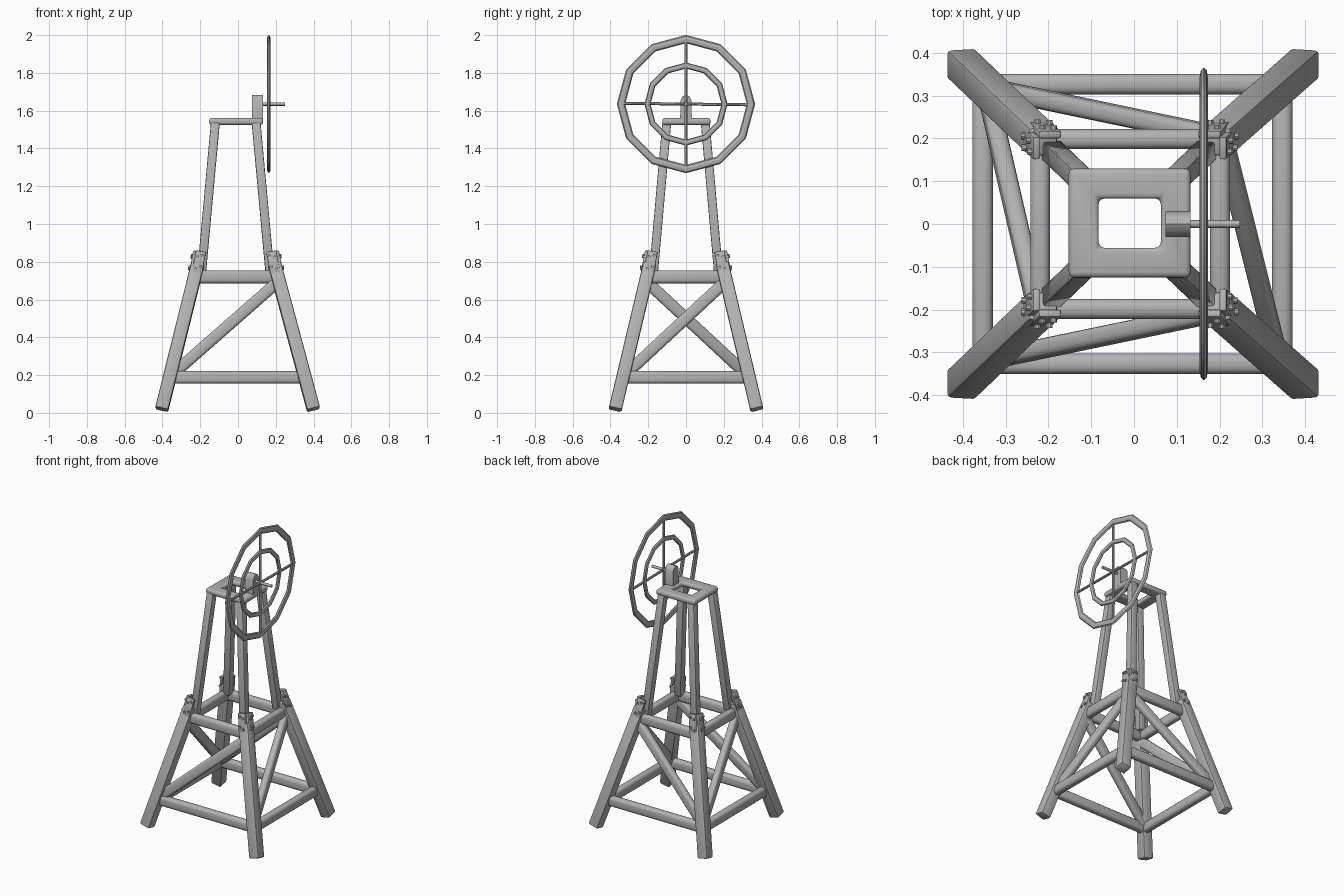
import bpy, bmesh
from math import pi, radians
from mathutils import Matrix, Vector

if "Cube" in bpy.data.objects:
    bpy.data.objects.remove(bpy.data.objects["Cube"], do_unlink=True)

GREY = (0.45, 0.45, 0.45, 1)
grey = bpy.data.materials.new("plain grey")
grey.use_nodes = True
grey.diffuse_color = GREY
grey.node_tree.nodes["Principled BSDF"].inputs["Base Color"].default_value = GREY


def smooth(obj):
    bpy.ops.object.select_all(action="DESELECT")
    obj.select_set(True)
    bpy.context.view_layer.objects.active = obj
    bpy.ops.object.shade_smooth_by_angle(angle=radians(40))


def finish(name, bm, bevel=0, segments=2):
    if bevel:
        bmesh.ops.bevel(bm, geom=bm.edges[:], offset=bevel, segments=segments,
                        profile=0.5, affect="EDGES")
    bmesh.ops.recalc_face_normals(bm, faces=bm.faces[:])
    mesh = bpy.data.meshes.new(name)
    bm.to_mesh(mesh)
    bm.free()
    mesh.materials.append(grey)
    obj = bpy.data.objects.new(name, mesh)
    bpy.context.collection.objects.link(obj)
    smooth(obj)
    return obj


def frame(a, b, hint):
    """Matrix at the middle of a-b: z along the beam, x close to the hint."""
    z = (b - a).normalized()
    x = (hint - z * hint.dot(z)).normalized()
    m = Matrix((x, z.cross(x), z)).transposed().to_4x4()
    m.translation = (a + b) / 2
    return m


def beam(name, a, b, w, h, hint, bevel, segments=2):
    a, b = Vector(a), Vector(b)
    bm = bmesh.new()
    size = Matrix.Diagonal((w, h, (b - a).length, 1))
    bmesh.ops.create_cube(bm, size=1, matrix=frame(a, b, Vector(hint)) @ size)
    return finish(name, bm, bevel, segments)


def rod(name, a, b, radius, sides=12):
    a, b = Vector(a), Vector(b)
    hint = Vector((0.3, 0.5, 0.8))
    bm = bmesh.new()
    bmesh.ops.create_cone(bm, cap_ends=True, segments=sides, radius1=radius, radius2=radius,
                          depth=(b - a).length, matrix=frame(a, b, hint))
    return finish(name, bm)


def lower(sx, sy, z, inset=0.0):
    """Centre line of a lower leg at height z."""
    t = (z - 0.018) / 0.78
    return Vector((sx * (0.402 - 0.202 * t - inset) - 0.002 - 0.008 * t,
                   sy * (0.375 - 0.185 * t - inset), z))


X, Y = Vector((1, 0, 0)), Vector((0, 1, 0))
corners = [(sx, sy) for sx in (-1, 1) for sy in (-1, 1)]

# Legs and the bolted corner brackets
for sx, sy in corners:
    tag = ("left" if sx > 0 else "right") + ("_front" if sy < 0 else "_back")
    beam("lower_leg_" + tag, lower(sx, sy, 0.018), lower(sx, sy, 0.79), 0.07, 0.07, X, 0.009)
    beam("upper_leg_" + tag, (sx * 0.181 - 0.012, sy * 0.172, 0.74),
         (sx * 0.108 - 0.012, sy * 0.102, 1.535), 0.047, 0.047, X, 0.006)
    low = Vector((sx * 0.208 - 0.01, sy * 0.198, 0.74))
    high = Vector((sx * 0.186 - 0.01, sy * 0.177, 0.855))
    for side, out, along in (("x", X * sx, Y * sy), ("y", Y * sy, X * sx)):
        a, b = low + out * 0.033, high + out * 0.031
        beam(f"bracket_{side}_{tag}", a, b, 0.018, 0.054, out, 0.005)
        for i, (t, off) in enumerate(((0.2, 0.012), (0.28, -0.014), (0.75, 0.013), (0.82, -0.012))):
            p = a.lerp(b, t) + along * off
            rod(f"bolt_{side}{i}_{tag}", p, p + out * 0.018, 0.008, 8)

# Horizontal rails and one diagonal brace per side
sides = [("front", (-1, -1), (1, -1), Y), ("left", (1, -1), (1, 1), X),
         ("back", (-1, 1), (1, 1), Y), ("right", (-1, 1), (-1, -1), X)]
for name, p, q, out in sides:
    beam("lower_rail_" + name, lower(*p, 0.188, 0.008), lower(*q, 0.188, 0.008),
         0.048, 0.066, out, 0.018, 3)
    beam("upper_rail_" + name, lower(*p, 0.72, 0.01), lower(*q, 0.72, 0.01),
         0.046, 0.068, out, 0.018, 3)
    beam("brace_" + name, lower(*p, 0.205, 0.012), lower(*q, 0.69, 0.012),
         0.044, 0.062, out, 0.016, 3)

# Top platform: square ring with rounded edges
bm = bmesh.new()
bmesh.ops.create_cube(bm, size=1, matrix=Matrix.Translation((-0.01, 0.002, 1.543))
                      @ Matrix.Diagonal((0.285, 0.255, 0.036, 1)))
bm.normal_update()
caps = [f for f in bm.faces if abs(f.normal.z) > 0.9]
bmesh.ops.inset_individual(bm, faces=caps, thickness=0.07, use_even_offset=True)
rim = {e for f in caps for e in f.edges}
bmesh.ops.delete(bm, geom=caps, context="FACES_ONLY")
bmesh.ops.bridge_loops(bm, edges=list(rim))
edges = [e for e in bm.edges if e.calc_face_angle(0) > 0.5]
bmesh.ops.bevel(bm, geom=edges, offset=0.013, segments=3, profile=0.5, affect="EDGES")
finish("top_platform", bm)

# Axle block: upright with an arched top, extruded along x
HUB = 1.635
bm = bmesh.new()
outline = [(-0.031, 1.55), (0.031, 1.55), (0.029, 1.655), (0.018, 1.676),
           (0, 1.684), (-0.018, 1.676), (-0.029, 1.655)]
face = bm.faces.new([bm.verts.new((0.074, y, z)) for y, z in outline])
ext = bmesh.ops.extrude_face_region(bm, geom=[face])
bmesh.ops.translate(bm, vec=(0.058, 0, 0),
                    verts=[v for v in ext["geom"] if isinstance(v, bmesh.types.BMVert)])
finish("axle_block", bm)
rod("axle", (0.12, 0, HUB), (0.248, 0, HUB), 0.009)

# Wheel: two twelve-sided flattened rings and a cross of spokes
WX = 0.163
for name, major, minor in (("outer_ring", 0.344, 0.022), ("inner_ring", 0.204, 0.016)):
    bpy.ops.mesh.primitive_torus_add(major_segments=12, minor_segments=8, major_radius=major,
                                     minor_radius=minor, location=(WX, 0, HUB),
                                     rotation=(0, pi / 2, 0))
    ring = bpy.context.object
    ring.name = name
    ring.scale.z = 0.0095 / minor
    ring.data.materials.append(grey)
    smooth(ring)
for name, d in (("spoke_vertical", Vector((0, 0, 0.34))), ("spoke_horizontal", Vector((0, 0.34, -0.004)))):
    c = Vector((WX, 0, HUB))
    rod(name, c - d, c + d, 0.0085, 8)
